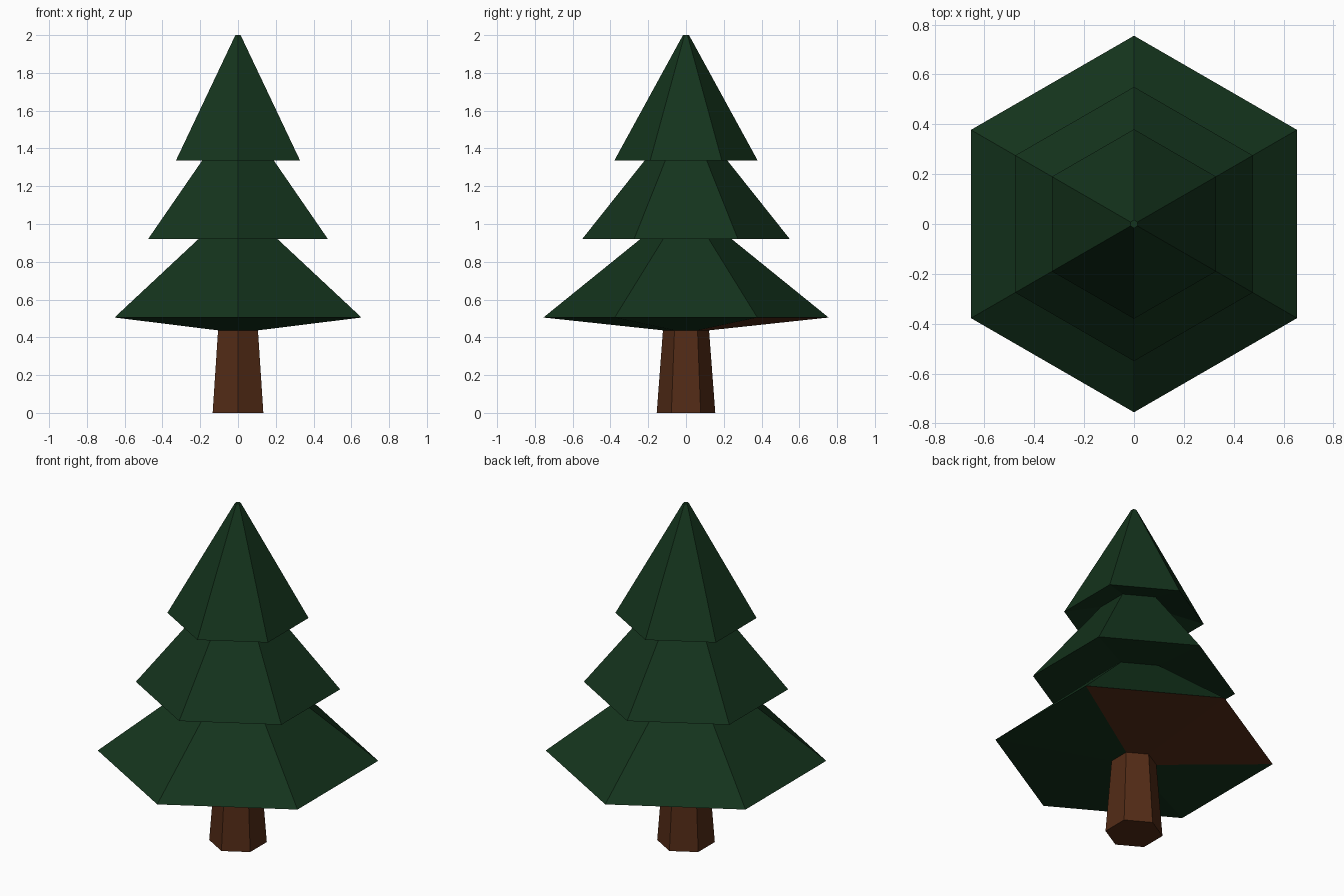
import bpy, bmesh, math

if "Cube" in bpy.data.objects:
    bpy.data.objects.remove(bpy.data.objects["Cube"])

SIDES = 6


def material(name, rgb):
    mat = bpy.data.materials.new(name)
    mat.diffuse_color = (*rgb, 1)
    mat.use_nodes = True
    mat.node_tree.nodes["Principled BSDF"].inputs["Base Color"].default_value = mat.diffuse_color
    return mat


bark = material("bark_brown", (0.085, 0.024, 0.008))
needles = material("needle_green", (0.007, 0.034, 0.012))


def hex_loft(name, profile, mats, cap_bottom=False, cap_top=False, brown_faces=()):
    """Stack six-sided rings (radius, z), corners on the y axis, and skin them."""
    bm = bmesh.new()
    rings = []
    for r, z in profile:
        angles = [math.radians(30 + 60 * i) for i in range(SIDES)]
        rings.append([bm.verts.new((r * math.cos(a), r * math.sin(a), z)) for a in angles])
    for level, (low, high) in enumerate(zip(rings, rings[1:])):
        for i in range(SIDES):
            j = (i + 1) % SIDES
            face = bm.faces.new((low[i], low[j], high[j], high[i]))
            face.material_index = 1 if (level, i) in brown_faces else 0
    if cap_bottom:
        bm.faces.new(rings[0][::-1])
    if cap_top:
        bm.faces.new(rings[-1])
    mesh = bpy.data.meshes.new(name)
    bm.to_mesh(mesh)
    bm.free()
    for m in mats:
        mesh.materials.append(m)
    obj = bpy.data.objects.new(name, mesh)
    bpy.context.collection.objects.link(obj)
    return obj


# Tapered trunk, open where it joins the branches
hex_loft("trunk", [(0.155, 0), (0.122, 0.437)], [bark], cap_bottom=True)

# Three branch tiers as one stepped skin; two back underside faces are bark brown
hex_loft("branches", [
    (0.122, 0.437), (0.755, 0.505),   # lower tier underside and rim
    (0.205, 0.95), (0.55, 0.92),      # neck and middle rim
    (0.18, 1.385), (0.38, 1.335),     # neck and upper rim
    (0.016, 2.0),                     # blunt tip
], [needles, bark], cap_top=True, brown_faces={(0, 0), (0, 1)})
